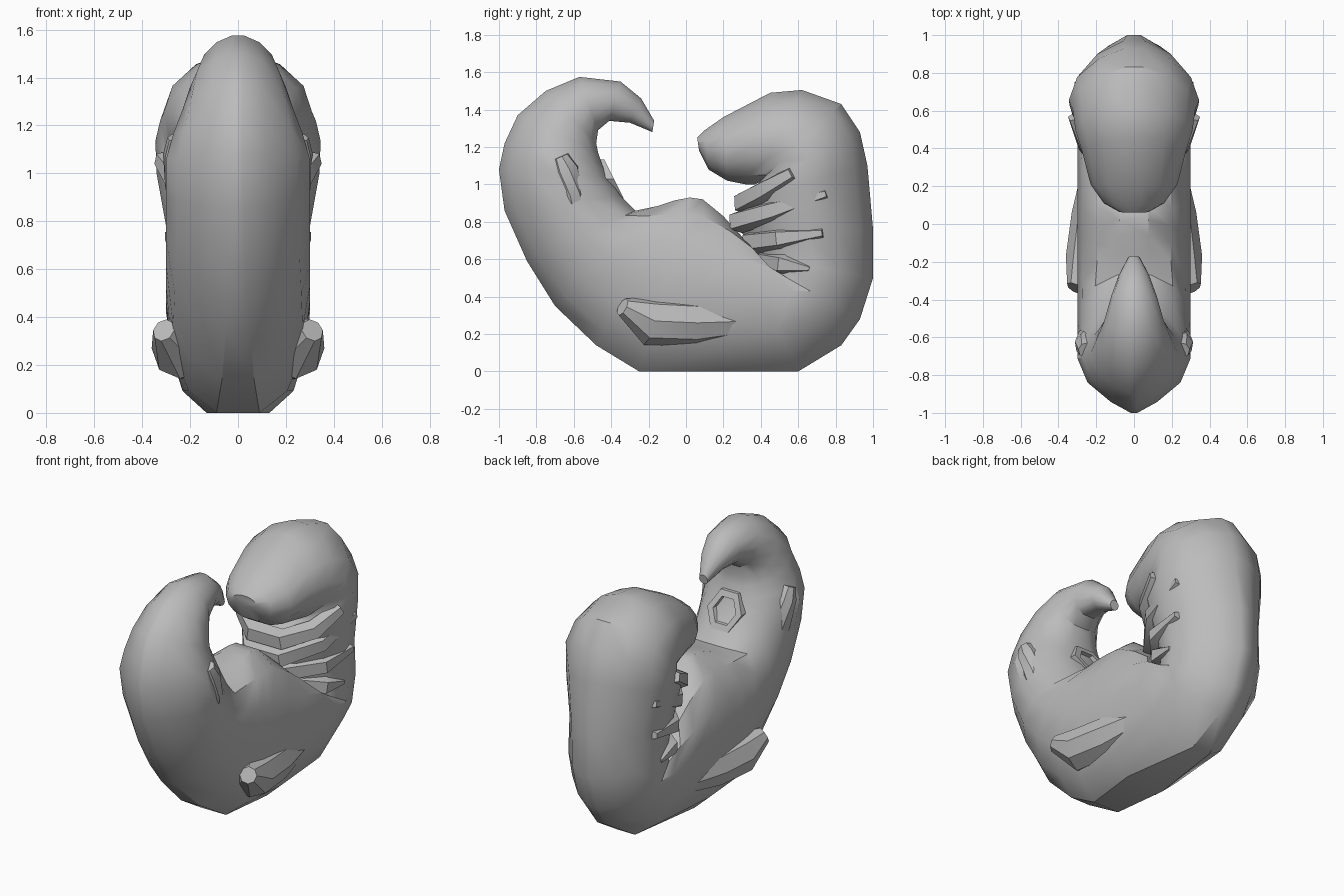
import bpy, bmesh, math
from mathutils import Vector

cube = bpy.data.objects.get("Cube")
if cube:
    bpy.data.objects.remove(cube, do_unlink=True)

grey = bpy.data.materials.new("soft_grey")
grey.use_nodes = True
colour = (0.5, 0.5, 0.5, 1)
grey.diffuse_color = colour
grey.node_tree.nodes["Principled BSDF"].inputs["Base Color"].default_value = colour


def loft(name, rings):
    """Skin a list of rings and close both ends."""
    bm = bmesh.new()
    loops = [[bm.verts.new(p) for p in ring] for ring in rings]
    n = len(loops[0])
    for a, b in zip(loops, loops[1:]):
        for i in range(n):
            j = (i + 1) % n
            bm.faces.new((a[i], a[j], b[j], b[i]))
    bm.faces.new(loops[0])
    bm.faces.new(loops[-1])
    bmesh.ops.recalc_face_normals(bm, faces=bm.faces)
    mesh = bpy.data.meshes.new(name)
    bm.to_mesh(mesh)
    bm.free()
    mesh.materials.append(grey)
    obj = bpy.data.objects.new(name, mesh)
    bpy.context.collection.objects.link(obj)
    bpy.ops.object.select_all(action='DESELECT')
    obj.select_set(True)
    bpy.context.view_layer.objects.active = obj
    bpy.ops.object.shade_smooth_by_angle(angle=math.radians(32))
    return obj


def section(yo, zo, yi, zi, w, p_out, p_in, n=14):
    """Symmetric ring from an outer point to an inner point."""
    outer, inner = Vector((0, yo, zo)), Vector((0, yi, zi))
    mid, half = (outer + inner) / 2, (outer - inner) / 2
    ring = []
    for i in range(n):
        t = math.tau * (i + 0.5) / n
        a, s = math.cos(t), math.sin(t)
        p = p_out if a > 0 else p_in
        x = math.copysign(w * abs(s) ** p, s)
        ring.append(mid + half * a / math.cos(math.pi / n) + Vector((x, 0, 0)))
    return ring


def tube(name, stations, n=6):
    """Tapered tube through (x, y, z, radius) stations."""
    pts = [Vector(s[:3]) for s in stations]
    rings = []
    for i, c in enumerate(pts):
        d = (pts[min(i + 1, len(pts) - 1)] - pts[max(i - 1, 0)]).normalized()
        side = d.cross(Vector((0, 0, 1))).normalized()
        up = side.cross(d)
        r = stations[i][3]
        rings.append([c + r * (math.cos(math.tau * k / n) * side
                               + math.sin(math.tau * k / n) * up) for k in range(n)])
    return loft(name, rings)


# Curled body from tail tip round the back and over the head to the snout
tail = [
    (-.17, 1.34, -.18, 1.28, .03, 1.2, 1),
    (-.24, 1.46, -.30, 1.33, .08, 1.2, .9),
    (-.35, 1.55, -.41, 1.34, .12, 1.2, .8),
    (-.57, 1.575, -.47, 1.29, .16, 1.2, .8),
    (-.75, 1.50, -.48, 1.22, .20, 1.4, .8),
    (-.90, 1.37, -.47, 1.17, .23, 1.6, .8),
    (-.97, 1.22, -.45, 1.11, .27, 1.9, .8),
    (-1.0, 1.08, -.42, 1.04, .30, 1.9, .8),
]
trunk = [
    (-.97, .86, -.35, .94, .30, 1.7, .8),
    (-.85, .59, -.27, .86, .30, 1.5, .8),
    (-.70, .35, -.15, .885, .30, 1.2, .9),
    (-.48, .14, -.06, .915, .30, 1, .9),
    (-.25, 0, .02, .93, .30, .8, .9),
    (.10, 0, .09, .92, .30, .55, .9),
    (.60, 0, .20, .83, .30, 1.05, .9),
    (.83, .14, .30, .72, .30, 1.3, .9),
    (.93, .28, .40, .58, .295, 1.5, 1.1),
    (1.0, .50, .38, .62, .29, 1.5, 1.2),
    (1.0, .76, .30, .74, .295, 1.4, 1.4),
]
head = [
    (.97, 1.10, .28, .90, .34, 1.2, 1.4),
    (.93, 1.28, .38, .99, .345, 1.3, 1.1),
    (.83, 1.43, .39, 1.01, .325, 1.3, .9),
    (.62, 1.505, .37, 1.0, .31, 1.2, .8),
    (.45, 1.49, .32, 1.0, .275, 1.2, .8),
    (.20, 1.36, .22, 1.02, .23, 1.1, .8),
    (.10, 1.29, .12, 1.08, .16, 1, .8),
    (.06, 1.25, .07, 1.18, .08, 1, .8),
]
loft("curled_body", [section(*s) for s in tail + trunk + head])

# Throat folds wrapping from one side to the other
folds = [
    (.31, .90, .57, 1.06, .315, .04),
    (.28, .80, .75, .95, .295, .025),
    (.35, .69, .73, .74, .285, .025),
    (.43, .59, .66, .55, .28, .015),
]
for k, (yf, zf, yb, zb, xb, tip) in enumerate(folds):
    ym, zm = yf + (yb - yf) * .4, zf + (zb - zf) * .4
    half = [(xb, yb, zb, tip), (.245, ym, zm, .06), (.10, yf, zf, .065)]
    other = [(-x, y, z, r) for x, y, z, r in reversed(half)]
    tube("throat_fold_" + str(k + 1), half + other, 5)

# Limb buds swelling out of both sides
for side, label in ((1, "left"), (-1, "right")):
    front = [(.18, .35, .27, .08), (.205, .05, .26, .125),
             (.235, -.20, .27, .13), (.31, -.34, .345, .05)]
    hind = [(.20, -.58, .75, .06), (.235, -.61, .95, .07),
            (.245, -.64, 1.08, .07), (.25, -.67, 1.15, .045)]
    for part, path in (("front_limb_bud_", front), ("hind_limb_bud_", hind)):
        tube(part + label, [(side * x, y, z, r) for x, y, z, r in path], 8)

# Hollow cord stump on the sloping inner face of the tail
stump = []
for y, r in ((-.50, .12), (-.385, .12), (-.385, .08), (-.43, .07)):
    ring = []
    for k in range(6):
        x, h = r * math.cos(math.tau * k / 6), r * math.sin(math.tau * k / 6)
        ring.append(Vector((x, y - h * .5, 1.03 + h)))
    stump.append(ring)
loft("cord_stump", stump)
